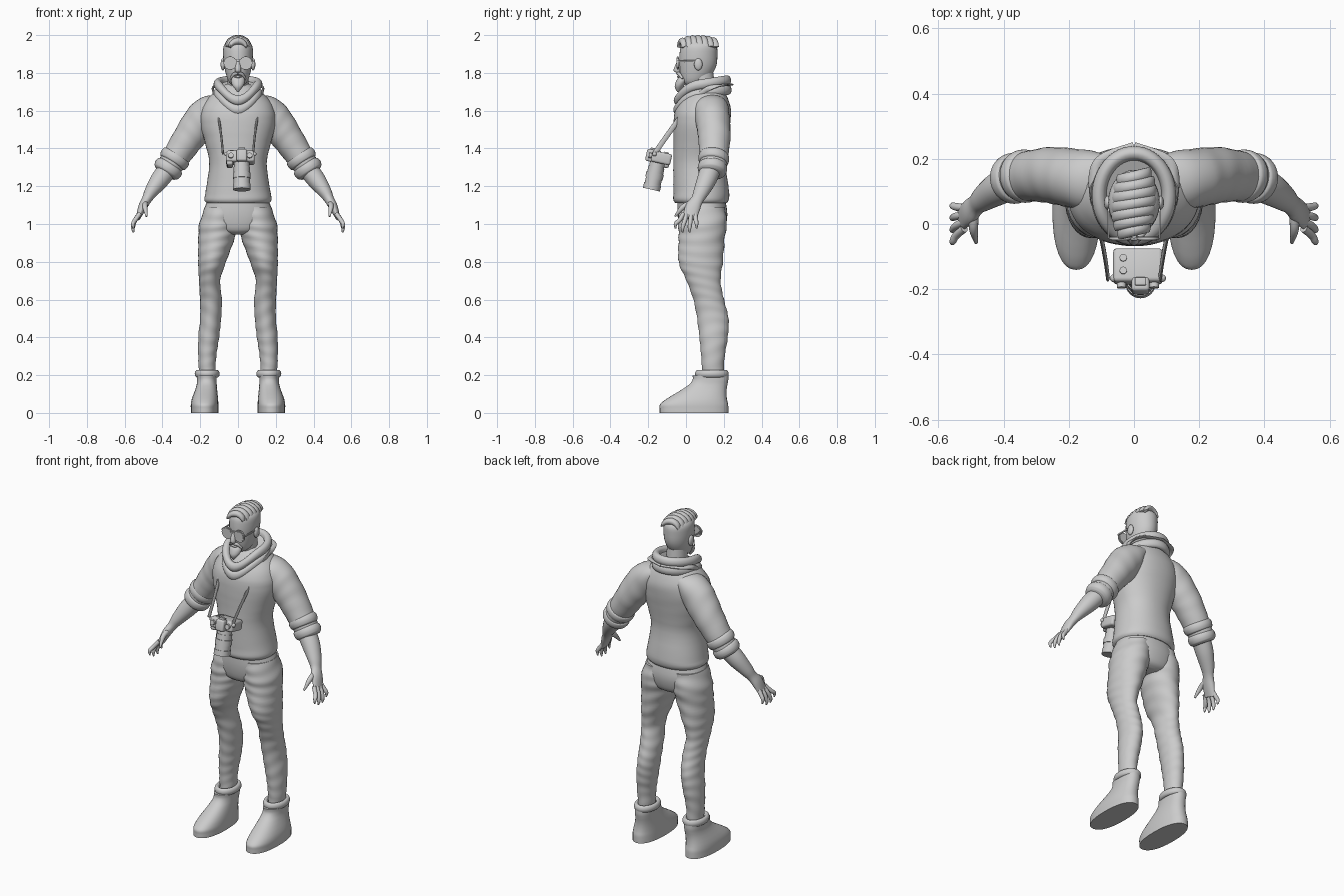
import bpy, bmesh, math
from mathutils import Vector, Matrix

if "Cube" in bpy.data.objects:
    bpy.data.objects.remove(bpy.data.objects["Cube"], do_unlink=True)

grey = bpy.data.materials.new("plain_grey")
grey.use_nodes = True
colour = (.6, .6, .6, 1)
grey.diffuse_color = colour
grey.node_tree.nodes["Principled BSDF"].inputs["Base Color"].default_value = colour
parts = []
sides = (("left_", 1), ("right_", -1))


def finish(name, bm):
    bmesh.ops.recalc_face_normals(bm, faces=bm.faces)
    mesh = bpy.data.meshes.new(name)
    bm.to_mesh(mesh)
    bm.free()
    mesh.materials.append(grey)
    obj = bpy.data.objects.new(name, mesh)
    bpy.context.collection.objects.link(obj)
    parts.append(obj)


def spline(rows, steps):
    """Catmull-Rom curve through rows of numbers."""
    padded = [rows[0], *rows, rows[-1]]
    result = []
    for before, start, end, after in zip(padded, padded[1:], padded[2:], padded[3:]):
        for i in range(steps):
            t = i / steps
            result.append([q + t * ((r - p) / 2 + t * (p - 2.5 * q + 2 * r - s / 2
                           + t * (1.5 * (q - r) + (s - p) / 2)))
                           for p, q, r, s in zip(before, start, end, after)])
    return result + [list(rows[-1])]


def loft(name, rows, side=1, upright=True, sides=32, steps=4, power=2, fold=0, drop=0):
    """Skin over rows of x, y, z, radius, radius; rings lie level or follow the path."""
    rows = spline(rows, steps)
    bm = bmesh.new()
    rings = []
    for i, (x, y, z, wide, deep) in enumerate(rows):
        centre = Vector((x, y, z))
        across, along = Vector((1, 0, 0)), Vector((0, 1, 0))
        if not upright:
            following, previous = rows[min(i + 1, len(rows) - 1)], rows[max(i - 1, 0)]
            tangent = (Vector(following[:3]) - Vector(previous[:3])).normalized()
            across = along.cross(tangent).normalized()
            along = tangent.cross(across)
        ring = []
        for j in range(sides):
            angle = math.tau * j / sides
            c, s = math.cos(angle), math.sin(angle)
            crease = 1 + fold * math.sin(z * 95 + 2.5 * math.sin(angle + z * 9))
            point = centre + across * (wide * crease * math.copysign(abs(c) ** (2 / power), c))
            point += along * (deep * crease * math.copysign(abs(s) ** (2 / power), s))
            if drop:
                point.z += .02 * s - drop * max(0, -s) ** 3
            ring.append(bm.verts.new((point.x * side, point.y, point.z)))
        rings.append(ring)
    for lower, upper in zip(rings, rings[1:]):
        for j in range(sides):
            k = (j + 1) % sides
            bm.faces.new((lower[j], lower[k], upper[k], upper[j]))
    bm.faces.new(rings[0])
    bm.faces.new(rings[-1])
    finish(name, bm)


def column(name, rows, **options):
    """Loft on the centre line from rows of y, z, radius, radius."""
    loft(name, [(0, *row) for row in rows], **options)


def roll(name, centre, wide, deep, thick, high, side=1, drop=0):
    """Rolled band of cloth lying level around a centre."""
    rows = []
    for i in range(9):
        angle = math.tau * i / 8
        swell = -thick * math.cos(angle)
        rows.append((centre[0], centre[1], centre[2] + high * math.sin(angle),
                     wide + swell, deep + swell))
    loft(name, rows, side, sides=48, drop=drop)


def ball(name, at, size):
    bm = bmesh.new()
    bmesh.ops.create_uvsphere(bm, u_segments=20, v_segments=12, radius=1,
                              matrix=Matrix.Translation(at) @ Matrix.Diagonal((*size, 1)))
    finish(name, bm)


def box(name, at, size, bevel, frame=Matrix()):
    bm = bmesh.new()
    bmesh.ops.create_cube(bm, size=1, matrix=Matrix.Diagonal((*size, 1)))
    bmesh.ops.bevel(bm, geom=bm.edges[:], offset=bevel, segments=3, profile=.5, affect='EDGES')
    bm.transform(frame @ Matrix.Translation(at))
    finish(name, bm)


def drum(name, at, radius, depth, frame=Matrix(), facing_front=False):
    turn = Matrix.Rotation(math.pi / 2 if facing_front else 0, 4, 'X')
    bm = bmesh.new()
    bmesh.ops.create_cone(bm, cap_ends=True, segments=32, radius1=radius, radius2=radius, depth=depth)
    bm.transform(frame @ Matrix.Translation(at) @ turn)
    finish(name, bm)


# Head and face
column("neck", [(.1, 1.64, .06, .06), (.08, 1.8, .055, .065)])
column("head", [(.03, 1.735, .03, .03), (.045, 1.76, .053, .068), (.062, 1.83, .072, .096),
                (.066, 1.9, .079, .1), (.068, 1.95, .072, .09), (.068, 1.98, .03, .04)])
column("nose", [(-.034, 1.87, .008, .01), (-.048, 1.815, .017, .018), (-.038, 1.8, .01, .01)], sides=16)
column("beard", [(-.012, 1.785, .03, .018), (-.023, 1.76, .037, .028),
                 (-.035, 1.73, .027, .025), (-.042, 1.7, .005, .005)], fold=.03)
ball("lips", (0, -.036, 1.78), (.02, .012, .007))
for label, side in sides:
    ball(label + "ear", (side * .08, .065, 1.845), (.012, .022, .032))
    loft(label + "moustache", [(0, -.044, 1.797, .008, .009), (.02, -.036, 1.794, .009, .009),
                               (.04, -.018, 1.77, .005, .006)], side, False, 12)

# Swept hair locks laid across the crown
for i in range(7):
    y = -.018 + .027 * i
    reach = math.sqrt(1 - ((y - .066) / .115) ** 2)
    lock = []
    for j in range(-3, 4):
        angle = j * .43
        lock.append((.068 * reach * math.sin(angle), y + .012 * math.sin(angle),
                     1.923 + .06 * (reach * .75 + .25) * math.cos(angle),
                     .003 + .015 * math.cos(angle), .019))
    loft("hair_lock", lock, upright=False, sides=14)

# Sunglasses
for label, side in sides:
    centre = (side * .041, -.044, 1.852)
    drum(label + "glasses_rim", centre, .035, .008, facing_front=True)
    drum(label + "glasses_lens", centre, .029, .012, facing_front=True)
    box(label + "glasses_arm", (side * .079, .01, 1.862), (.006, .11, .01), .002)
box("glasses_bridge", (0, -.046, 1.864), (.022, .008, .008), .002)

# Sweater body and draped neck scarf
column("sweater", [(.08, 1.11, .165, .135), (.08, 1.13, .178, .147), (.08, 1.18, .17, .147),
                   (.071, 1.32, .152, .138), (.076, 1.42, .172, .142), (.083, 1.52, .197, .149),
                   (.09, 1.6, .195, .148), (.1, 1.67, .155, .12), (.11, 1.74, .07, .07)],
       sides=48, power=2.2, fold=.004)
roll("lower_scarf_fold", (0, .087, 1.69), .114, .137, .017, .026, drop=.065)
roll("upper_scarf_fold", (0, .087, 1.74), .107, .13, .022, .027, drop=.065)

# Trouser seat
column("trouser_seat", [(.08, 1.14, .155, .125), (.087, 1.05, .184, .132),
                        (.086, .97, .15, .115), (.085, .945, .06, .08)], power=2.2)


def boot_slice(z):
    """Level slice of a boot: long at the toe cap, narrowing up to the ankle."""
    rise = min(max((z - .04) / .13, 0), 1)
    ease = rise * rise * (3 - 2 * rise)
    toe, heel = -.14 + .175 * math.sqrt(rise * ease), .224 - .01 * math.sin(math.pi * rise)
    return (.177 - .012 * ease, (toe + heel) / 2, z, .073 - .021 * ease, (heel - toe) / 2)


for label, side in sides:
    loft(label + "trouser_leg", [
        (.09, .085, 1.09, .085, .12), (.105, .088, 1, .1, .129), (.113, .083, .93, .097, .122),
        (.137, .078, .8, .074, .117), (.15, .093, .7, .056, .09), (.143, .12, .6, .058, .081),
        (.145, .142, .5, .056, .083), (.155, .146, .4, .055, .075), (.163, .143, .3, .048, .062),
        (.163, .142, .19, .042, .055)], side, steps=9, fold=.018)

    # Boots
    loft(label + "boot", [boot_slice(.022 * i) for i in range(10)], side, power=2.3)
    roll(label + "boot_collar", (.163, .137, .207), .052, .075, .014, .02, side)

    # Sleeve with rolled cuff
    loft(label + "sleeve", [
        (.09, .125, 1.64, .05, .085), (.15, .135, 1.6, .084, .092), (.195, .142, 1.545, .094, .09),
        (.265, .15, 1.45, .083, .085), (.365, .143, 1.3, .066, .07)], side, False, steps=8, fold=.012)
    top, bottom = Vector((.32, .15, 1.37)), Vector((.387, .136, 1.266))
    cuff = []
    for i in range(13):
        t = i / 12
        radius = .066 - .008 * t + .018 * math.sqrt(abs(math.sin(math.tau * t)))
        cuff.append((*top.lerp(bottom, t), radius, radius))
    loft(label + "rolled_cuff", cuff, side, False)

    # Forearm, palm, fingers and thumb
    loft(label + "forearm_and_palm", [
        (.35, .138, 1.315, .05, .055), (.41, .112, 1.24, .05, .052), (.46, .08, 1.17, .036, .041),
        (.483, .06, 1.13, .026, .033), (.505, .037, 1.09, .023, .04), (.53, .018, 1.03, .012, .038)],
        side, False)
    for i in range(4):
        root, tip = .021 * i - .014, .037 * i - .055
        low = .946 + .02 * abs(i - 1.5)
        loft(label + "finger", [
            (.52, root, 1.055, .012, .012), (.545, (root + tip) / 2, 1.02, .012, .012),
            (.556, tip, low + .025, .01, .01), (.553, tip, low, .004, .004)], side, False, 12)
    loft(label + "thumb", [(.49, .035, 1.11, .014, .016), (.492, -.015, 1.09, .014, .015),
                           (.484, -.058, 1.04, .005, .005)], side, False, 12)

    # Camera strap over the shoulder and behind the neck
    strap = [(.08, -.165, 1.375), (.09, -.095, 1.475), (.112, .015, 1.625), (.13, .09, 1.7),
             (.13, .14, 1.725), (.1, .2, 1.735), (0, .238, 1.738)]
    loft(label + "camera_strap", [(*point, .006, .014) for point in strap], side, False, 10, 6)

# Hanging camera, lens pointing down and slightly forward
tilt = Matrix.Translation((.012, -.13, 1.35)) @ Matrix.Rotation(-.22, 4, 'X')
box("camera_body", (0, 0, 0), (.152, .105, .06), .012, tilt)
box("camera_grip", (-.055, 0, -.03), (.035, .095, .035), .012, tilt)
box("camera_viewfinder", (.008, -.06, 0), (.055, .045, .065), .01, tilt)
box("camera_eyepiece", (.008, -.055, .034), (.035, .025, .016), .004, tilt)
for i, radius in enumerate((.04, .043, .047, .043, .046)):
    drum("camera_lens_ring", (.008, -.015, -.04 - .03 * i), radius, .031, tilt)
for label, side in sides:
    drum(label + "camera_dial", (side * .05, -.056, 0), .014, .022, tilt, True)
    ball(label + "strap_lug", tilt @ Vector((side * .074, -.04, .012)), (.012, .012, .012))
    drum(label + "camera_button", (-.045, side * .02, .032), .011, .008, tilt)

# Smooth shading with crisp hard edges
bpy.ops.object.select_all(action='DESELECT')
for obj in parts:
    obj.select_set(True)
bpy.context.view_layer.objects.active = parts[0]
bpy.ops.object.shade_smooth_by_angle(angle=math.radians(40))
